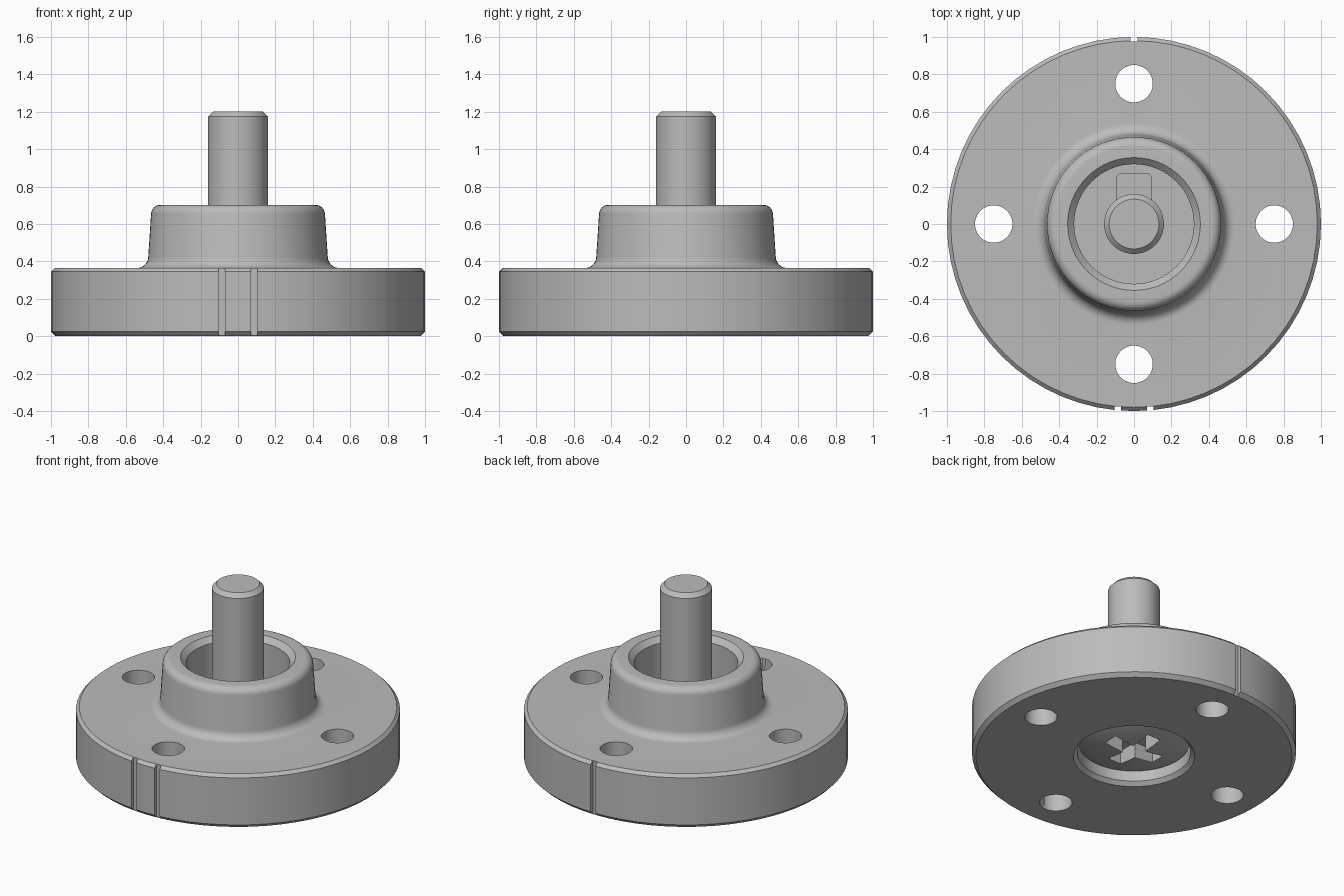
import bpy, bmesh, math
from mathutils import Matrix, Vector

if "Cube" in bpy.data.objects:
    bpy.data.objects.remove(bpy.data.objects["Cube"], do_unlink=True)

metal = bpy.data.materials.new("plain grey metal")
metal.use_nodes = True
GREY = (0.5, 0.5, 0.5, 1)
metal.diffuse_color = GREY
metal.node_tree.nodes["Principled BSDF"].inputs["Base Color"].default_value = GREY


def finish(name, bm):
    bmesh.ops.recalc_face_normals(bm, faces=bm.faces)
    mesh = bpy.data.meshes.new(name)
    bm.to_mesh(mesh)
    bm.free()
    mesh.materials.append(metal)
    obj = bpy.data.objects.new(name, mesh)
    bpy.context.collection.objects.link(obj)
    return obj


def lathe(name, profile, closed, steps=64):
    bm = bmesh.new()
    verts = [bm.verts.new((r, 0, z)) for r, z in profile]
    pairs = list(zip(verts, verts[1:]))
    if closed:
        pairs.append((verts[-1], verts[0]))
    edges = [bm.edges.new(p) for p in pairs]
    bmesh.ops.spin(bm, geom=verts + edges, cent=(0, 0, 0), axis=(0, 0, 1),
                   angle=math.tau, steps=steps, use_merge=True)
    bmesh.ops.remove_doubles(bm, verts=bm.verts, dist=0.0001)
    return finish(name, bm)


def box(name, size, center, turn=0):
    bm = bmesh.new()
    place = Matrix.Rotation(turn, 4, "Z") @ Matrix.Translation(center)
    bmesh.ops.create_cube(bm, size=1, matrix=place @ Matrix.Diagonal((*size, 1)))
    return finish(name, bm)


def cylinder(name, radius, depth, center):
    bm = bmesh.new()
    bmesh.ops.create_cone(bm, cap_ends=True, segments=40, radius1=radius, radius2=radius,
                          depth=depth, matrix=Matrix.Translation(center))
    return finish(name, bm)


def activate(obj):
    bpy.ops.object.select_all(action="DESELECT")
    obj.select_set(True)
    bpy.context.view_layer.objects.active = obj


def cut(obj, cutter):
    cutter.hide_render = True
    mod = obj.modifiers.new("cut", "BOOLEAN")
    mod.operation, mod.solver, mod.object = "DIFFERENCE", "EXACT", cutter
    activate(obj)
    bpy.ops.object.modifier_apply(modifier=mod.name)
    bpy.data.objects.remove(cutter, do_unlink=True)


def smooth(obj):
    activate(obj)
    bpy.ops.object.shade_smooth_by_angle(angle=math.radians(30))


def arc(cx, cz, radius, start, end, steps=8):
    angles = [math.radians(start + (end - start) * i / steps) for i in range(steps + 1)]
    return [(cx + radius * math.cos(a), cz + radius * math.sin(a)) for a in angles]


# Flange with tapered hub, upper bore and lower counterbore
profile = [(0.375, 0), (0.975, 0), (1, 0.025), (1, 0.345), (0.98, 0.365)]
profile += arc(0.54, 0.425, 0.06, 270, 184)
profile += arc(0.415, 0.652, 0.05, 4, 90)
profile += [(0.355, 0.702), (0.32, 0.667), (0.32, 0.2), (0.1, 0.2),
            (0.1, 0.15), (0.35, 0.15), (0.35, 0.025)]
flange = lathe("flange_hub", profile, True)

# Four bolt holes
for i in range(4):
    spot = Matrix.Rotation(i * math.pi / 2, 3, "Z") @ Vector((0.75, 0, 0.2))
    cut(flange, cylinder("bolt_hole_cutter", 0.1, 1, spot))

# Rim index grooves: two in front, one at the back
for x, y in ((-0.087, -1.025), (0.087, -1.025), (0, 1.025)):
    cut(flange, box("groove_cutter", (0.036, 0.1, 1), (x, y, 0.2)))
smooth(flange)

# Screw with domed head and chamfered shaft end
dome = [(0.34 * i / 8, 0.03 + 0.06 * (i / 8) ** 2) for i in range(9)]
screw = lathe("screw", dome + [(0.34, 0.155), (0.16, 0.155), (0.16, 1.175),
                               (0.133, 1.202), (0, 1.202)], False)

# Cross recess in the screw head
for turn in (0, math.pi / 2):
    cut(screw, box("cross_cutter", (0.38, 0.1, 0.2), (0, 0, 0.04), turn))
smooth(screw)

# Key beside the shaft with rounded corners
key = box("shaft_key", (0.19, 0.17, 0.12), (0, 0.185, 0.255))
bevel = bmesh.new()
bevel.from_mesh(key.data)
corners = [e for e in bevel.edges
           if abs(e.verts[0].co.z - e.verts[1].co.z) > 0.1 and e.verts[0].co.y > 0.2]
bmesh.ops.bevel(bevel, geom=corners, offset=0.025, segments=4, profile=0.5, affect="EDGES")
bevel.to_mesh(key.data)
bevel.free()
smooth(key)
